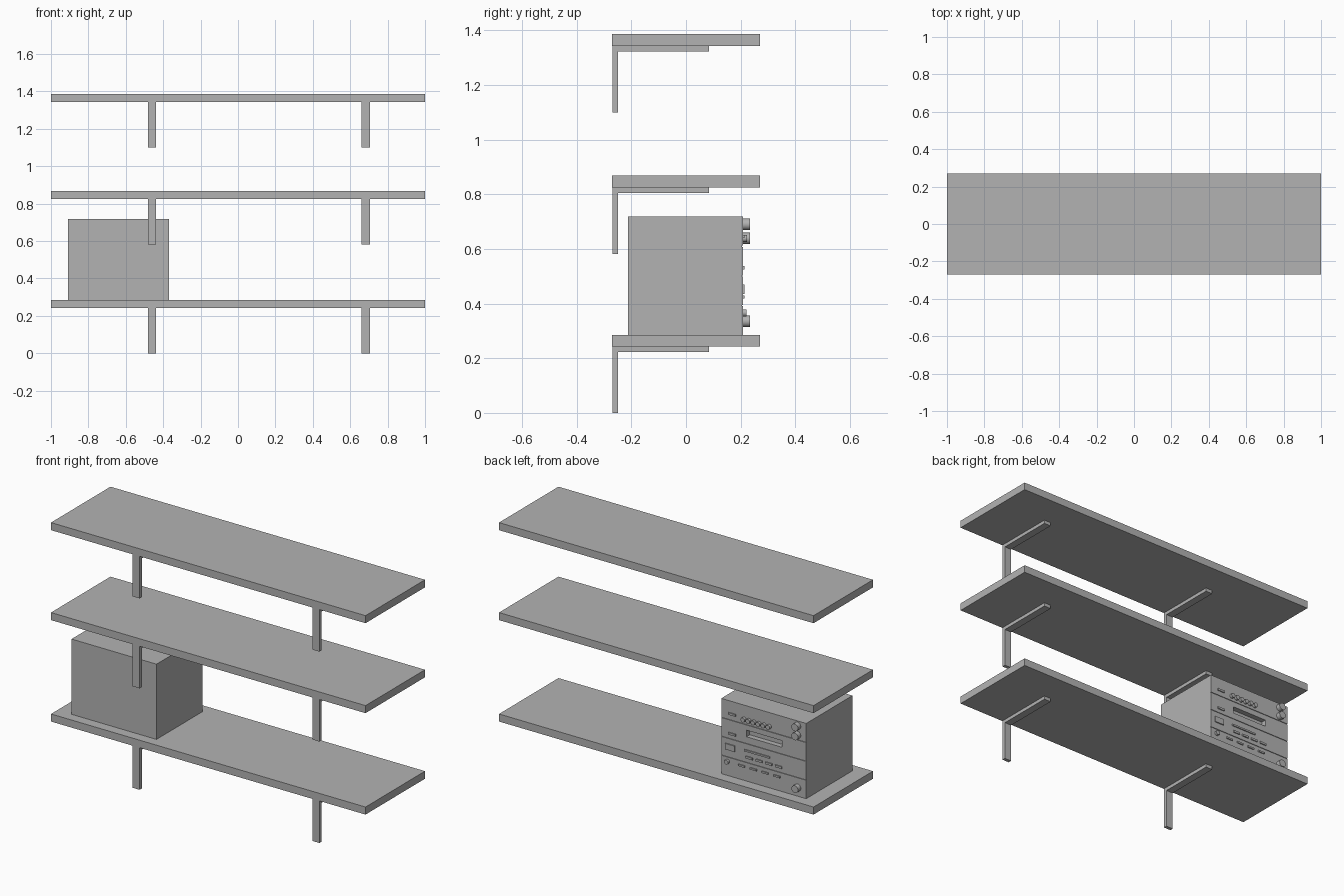
import bpy, bmesh
from math import pi
from mathutils import Matrix

cube = bpy.data.objects.get("Cube")
if cube:
    bpy.data.objects.remove(cube, do_unlink=True)

grey = bpy.data.materials.new("plain grey")
grey.use_nodes = True
tone = (0.45, 0.45, 0.45, 1)
grey.diffuse_color = tone
grey.node_tree.nodes["Principled BSDF"].inputs["Base Color"].default_value = tone


def finish(bm, name):
    bmesh.ops.recalc_face_normals(bm, faces=bm.faces)
    mesh = bpy.data.meshes.new(name)
    bm.to_mesh(mesh)
    bm.free()
    mesh.materials.append(grey)
    obj = bpy.data.objects.new(name, mesh)
    bpy.context.collection.objects.link(obj)
    return obj


def box(name, xs, ys, zs):
    bm = bmesh.new()
    bmesh.ops.create_cube(bm, size=1)
    for v in bm.verts:
        for i, (a, b) in enumerate((xs, ys, zs)):
            v.co[i] = a if v.co[i] < 0 else b
    return finish(bm, name)


def bracket(name, x, top):
    # L profile in the side plane, extruded across the width
    y0, y1, t, drop, w = -0.268, 0.085, 0.02, 0.243, 0.044
    profile = [(y0, 0), (y1, 0), (y1, -t), (y0 + t, -t), (y0 + t, -drop), (y0, -drop)]
    bm = bmesh.new()
    face = bm.faces.new([bm.verts.new((x - w / 2, y, top + z)) for y, z in profile])
    ext = bmesh.ops.extrude_face_region(bm, geom=[face])
    moved = [g for g in ext["geom"] if isinstance(g, bmesh.types.BMVert)]
    bmesh.ops.translate(bm, verts=moved, vec=(w, 0, 0))
    return finish(bm, name)


FACE = 0.208     # y of the stereo's control face
LEFT = -0.37     # x where the control face begins


def knob(name, across, z, r, depth, sides=24):
    bm = bmesh.new()
    place = Matrix.Translation((LEFT - across, FACE + depth / 2 - 0.002, z)) @ Matrix.Rotation(pi / 2, 4, "X")
    bmesh.ops.create_cone(bm, cap_ends=True, segments=sides, radius1=r, radius2=r,
                          depth=depth + 0.004, matrix=place)
    obj = finish(bm, name)
    bpy.ops.object.select_all(action="DESELECT")
    obj.select_set(True)
    bpy.context.view_layer.objects.active = obj
    bpy.ops.object.shade_smooth_by_angle()


def button(name, across, z, w, h, depth=0.006):
    x = LEFT - across
    return box(name, (x - w / 2, x + w / 2), (FACE - 0.002, FACE + depth), (z - h / 2, z + h / 2))


# Shelves with a pair of brackets under each
for label, z in (("lower", 0.242), ("middle", 0.825), ("upper", 1.342)):
    box(label + "_shelf", (-1, 1), (-0.27, 0.27), (z, z + 0.0435))
    for side, x in (("right", -0.46), ("left", 0.683)):
        bracket(f"{label}_{side}_bracket", x, z)

# Stereo body with four stacked faceplates
bottom, top = 0.285, 0.718
body = box("stereo_body", (LEFT - 0.54, LEFT), (-0.212, FACE - 0.004), (bottom, top))
unit = (top - bottom) / 4
plates = []
for i in range(4):
    z = bottom + i * unit
    plates.append(box(f"stereo_faceplate_{i + 1}", (LEFT - 0.54, LEFT), (FACE - 0.004, FACE),
                      (z + 0.002 * (i > 0), z + unit - 0.002 * (i < 3))))

# Recessed display slot
cutter = box("display_cutter", (LEFT - 0.385, LEFT - 0.16), (FACE - 0.03, FACE + 0.02), (0.54, 0.578))
cutter.hide_render = True
cutter.hide_set(True)
for obj in (body, plates[2]):
    mod = obj.modifiers.new("display slot", "BOOLEAN")
    mod.operation = "DIFFERENCE"
    mod.object = cutter
    bpy.context.view_layer.objects.active = obj
    bpy.ops.object.modifier_apply(modifier=mod.name)
bpy.data.objects.remove(cutter, do_unlink=True)

# Large dials
for name, z in (("volume_dial", 0.69), ("tone_dial", 0.638), ("deck_dial", 0.335)):
    knob(name, 0.485, z, 0.021, 0.026)

# Small knobs
for i in range(6):
    knob(f"amplifier_knob_{i + 1}", 0.146 + i * 0.032, 0.638, 0.013, 0.016, 16)
knob("headphone_knob", 0.04, 0.366, 0.013, 0.014, 16)

# Power switches and cassette button
button("amplifier_switch", 0.07, 0.645, 0.045, 0.012)
button("tuner_switch", 0.07, 0.531, 0.045, 0.012)
button("eject_button", 0.058, 0.452, 0.06, 0.034)

# Key rows
button("long_key", 0.23, 0.461, 0.16, 0.01)
for i in range(4):
    button(f"player_key_{i + 1}", 0.18 + i * 0.062, 0.424, 0.042, 0.012)
    button(f"deck_key_{i + 1}", 0.13 + i * 0.075, 0.366, 0.042, 0.01)
